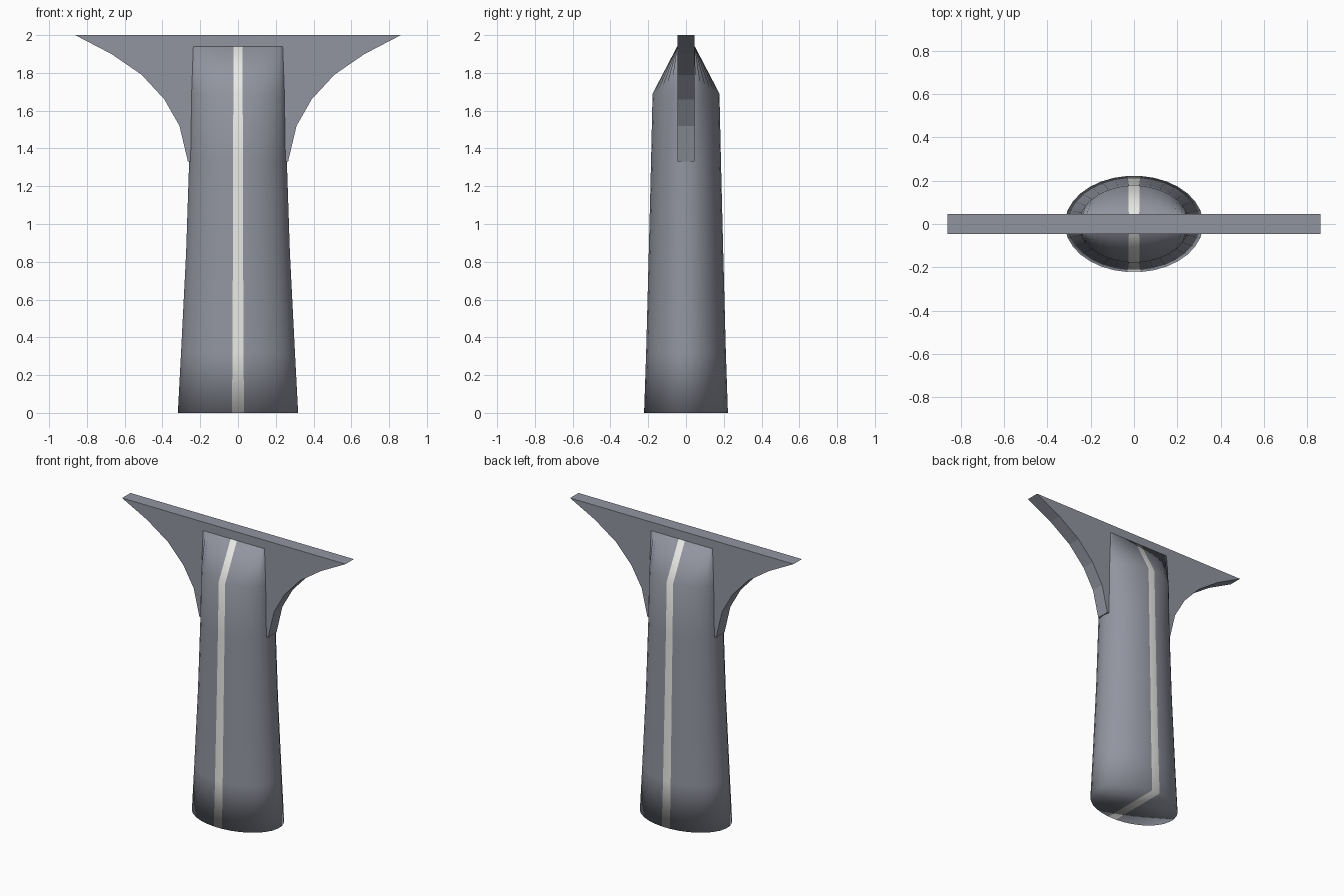
import bpy, bmesh
from math import sin, cos, pi

if "Cube" in bpy.data.objects:
    bpy.data.objects.remove(bpy.data.objects["Cube"])

N = 32          # sides of the oval handle
T = 0.046       # half thickness of the blade


def material(name, rgb):
    m = bpy.data.materials.new(name)
    m.diffuse_color = (*rgb, 1)
    m.use_nodes = True
    m.node_tree.nodes["Principled BSDF"].inputs["Base Color"].default_value = m.diffuse_color
    return m


def finish(name, bm, mats):
    bmesh.ops.recalc_face_normals(bm, faces=bm.faces)
    me = bpy.data.meshes.new(name)
    for m in mats:
        me.materials.append(m)
    bm.to_mesh(me)
    bm.free()
    ob = bpy.data.objects.new(name, me)
    bpy.context.collection.objects.link(ob)
    return ob


dark = material("dark_grey", (0.285, 0.30, 0.35))
light = material("light_grey", (0.8, 0.8, 0.77))

# Handle: oval rings (z, half width, half depth), pinched onto the blade at the top
rings = [(0, 0.32, 0.223), (0.32, 0.303, 0.212), (0.85, 0.276, 0.198),
         (1.33, 0.26, 0.186), (1.69, 0.255, 0.178), (1.94, 0.247, 0.178)]
bm = bmesh.new()
loops = []
for z, a, b in rings:
    limit = T + 0.001 if z == 1.94 else 1
    loop = []
    for i in range(N):
        t = 2 * pi * (i + 0.5) / N
        y = max(-limit, min(limit, b * sin(t)))
        loop.append(bm.verts.new((a * cos(t), y, z)))
    loops.append(loop)
for lo, hi in zip(loops, loops[1:]):
    for i in range(N):
        j = (i + 1) % N
        bm.faces.new((lo[i], lo[j], hi[j], hi[i]))
# End caps made of strips running front to back
for loop in (loops[0], loops[-1]):
    for i in range(N // 2 - 1):
        bm.faces.new((loop[i], loop[i + 1], loop[N - 2 - i], loop[N - 1 - i]))
# Light stripe down the middle and across the bottom
for f in bm.faces:
    f.smooth = True
    if max(abs(v.co.x) for v in f.verts) < 0.035:
        f.material_index = 1
finish("handle", bm, [dark, light])

# Blade: flared flat plate, half profile mirrored
half = [(0.862, 2.0), (0.67, 1.9), (0.51, 1.79), (0.39, 1.66), (0.31, 1.52), (0.265, 1.33)]
outline = half + [(-x, z) for x, z in reversed(half)]
bm = bmesh.new()
face = bm.faces.new([bm.verts.new((x, -T, z)) for x, z in outline])
ext = bmesh.ops.extrude_face_region(bm, geom=[face])
bmesh.ops.translate(bm, vec=(0, 2 * T, 0),
                    verts=[g for g in ext["geom"] if isinstance(g, bmesh.types.BMVert)])
finish("blade", bm, [dark])
